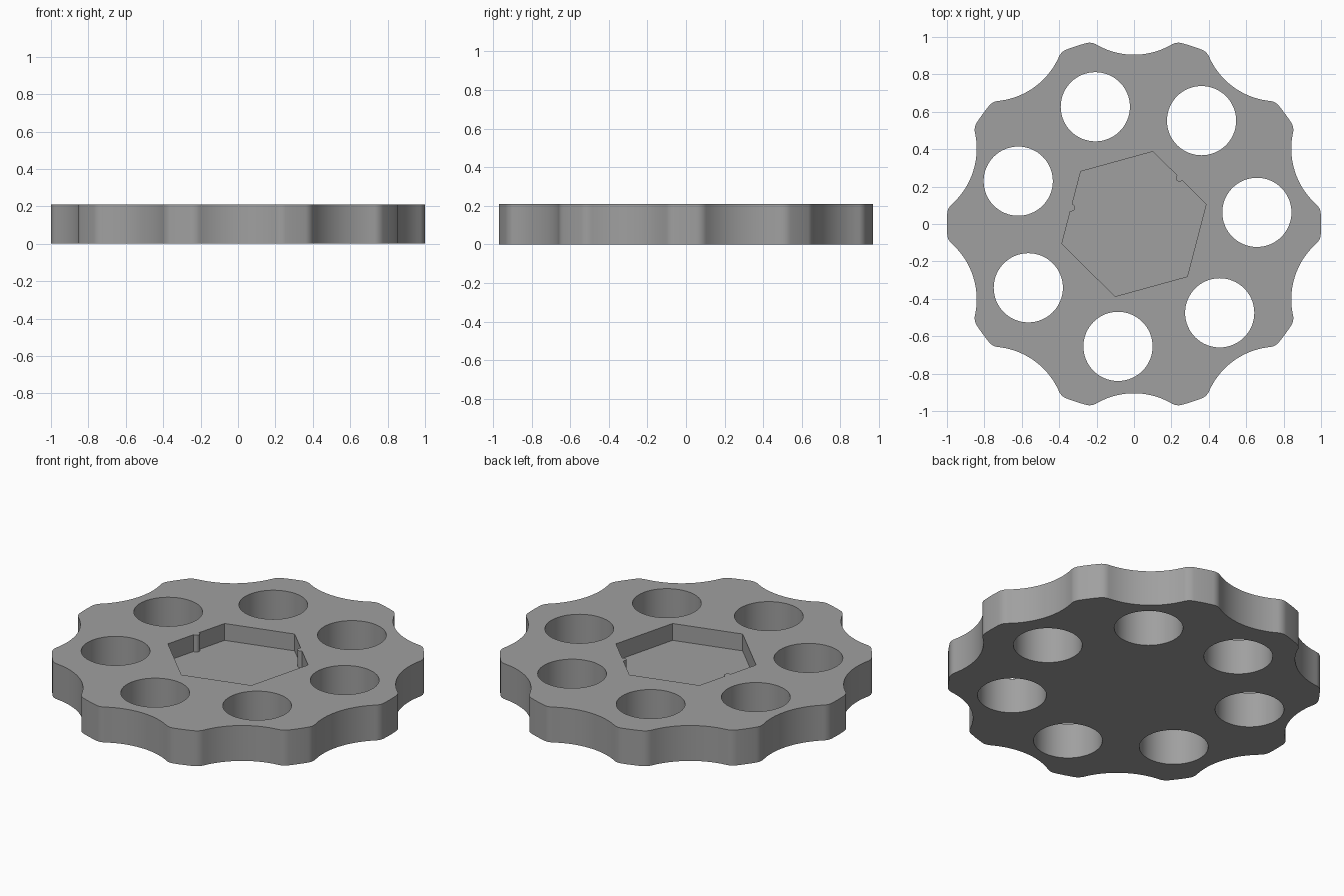
import bpy, bmesh, math
from mathutils import Vector, Matrix

if "Cube" in bpy.data.objects:
    bpy.data.objects.remove(bpy.data.objects["Cube"])

HEIGHT = 0.21
FLOOR = 0.11
LOBES, HOLES = 10, 7

grey = bpy.data.materials.new("plain grey")
grey.diffuse_color = (0.35, 0.35, 0.35, 1)
grey.use_nodes = True
grey.node_tree.nodes["Principled BSDF"].inputs["Base Color"].default_value = grey.diffuse_color


def polar(r, deg):
    a = math.radians(deg)
    return Vector((r * math.cos(a), r * math.sin(a)))


def arc(c, r, a0, a1, n):
    return [c + polar(r, a0 + (a1 - a0) * i / n) for i in range(n + 1)]


def prism(name, pts, z0, z1):
    """Extrude a closed outline between two heights."""
    bm = bmesh.new()
    face = bm.faces.new([bm.verts.new((p.x, p.y, z0)) for p in pts])
    top = bmesh.ops.extrude_face_region(bm, geom=[face])["geom"]
    for v in top:
        if isinstance(v, bmesh.types.BMVert):
            v.co.z = z1
    bmesh.ops.recalc_face_normals(bm, faces=bm.faces)
    me = bpy.data.meshes.new(name)
    bm.to_mesh(me)
    bm.free()
    me.materials.append(grey)
    ob = bpy.data.objects.new(name, me)
    bpy.context.collection.objects.link(ob)
    return ob


# Scalloped rim: scoop arc, rounded shoulder, short outer arc, repeated
scoop_r, shoulder_r, rim_r = 0.40, 0.07, 1.0
scoop_d = 0.905 + scoop_r
d = rim_r - shoulder_r
ang = math.degrees(math.acos((d * d + scoop_d ** 2 - (scoop_r + shoulder_r) ** 2)
                             / (2 * d * scoop_d)))
scoop_c, shoulder_c = Vector((scoop_d, 0)), polar(d, ang)
v = shoulder_c - scoop_c
join = math.degrees(math.atan2(v.y, v.x))
half = arc(scoop_c, scoop_r, 180, join, 10)
half += arc(shoulder_c, shoulder_r, join - 180, ang, 8)[1:]
half += arc(Vector((0, 0)), rim_r, ang, 180 / LOBES, 2)[1:]
segment = [Vector((p.x, -p.y)) for p in reversed(half[1:-1])] + half
outline = []
for k in range(LOBES):
    rot = Matrix.Rotation(math.radians(18 + 36 * k), 2)
    outline += [rot @ p for p in segment]
wheel = prism("scalloped_wheel", outline, 0, HEIGHT)

# Seven round through holes
cutters = []
for k in range(HOLES):
    c = polar(0.66, 5.4 + 360 / HOLES * k)
    cutters.append(prism("hole_cutter", arc(c, 0.185, 0, 360, 64)[:-1], -0.1, HEIGHT + 0.1))

# Hexagonal pocket with small grip ridges on two of its walls
pocket = []
for k in range(6):
    a = 15.4 + 60 * k
    pocket.append(polar(0.40, a))
    if k in (0, 2):
        mid = polar(0.40 * math.cos(math.pi / 6), a + 30)
        pocket += arc(mid, 0.02, a + 300, a + 120, 8)
cutters.append(prism("pocket_cutter", pocket, FLOOR, HEIGHT + 0.1))

# Cut everything, then drop the cutters
for c in cutters:
    m = wheel.modifiers.new("cut", "BOOLEAN")
    m.operation, m.solver, m.object = "DIFFERENCE", "EXACT", c
bpy.context.view_layer.objects.active = wheel
wheel.select_set(True)
for m in list(wheel.modifiers):
    bpy.ops.object.modifier_apply(modifier=m.name)
for c in cutters:
    bpy.data.objects.remove(c)

bpy.ops.object.select_all(action="DESELECT")
wheel.select_set(True)
bpy.ops.object.shade_smooth_by_angle(angle=math.radians(30))
